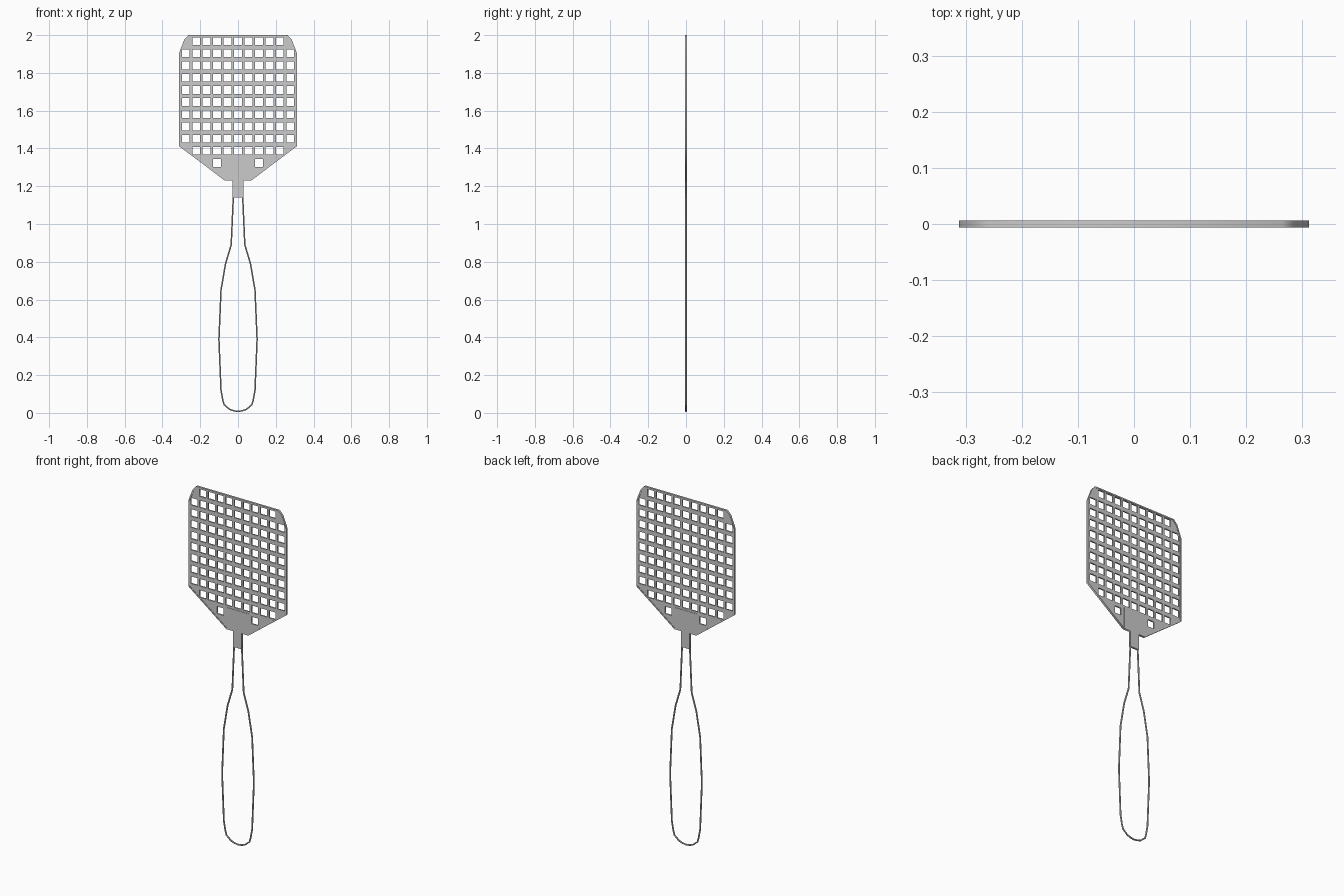
import bpy
import math

if "Cube" in bpy.data.objects:
    bpy.data.objects.remove(bpy.data.objects["Cube"])

def mirrored(half):
    """Close a right-hand half outline (x, z) by mirroring it across x = 0."""
    return half + [(-x, z) for x, z in reversed(half) if x > 0]

def flat_part(name, loops, half_thickness):
    """Extrude a filled outline (further loops become holes), standing in the XZ plane."""
    curve = bpy.data.curves.new(name, 'CURVE')
    curve.dimensions = '2D'
    curve.fill_mode = 'BOTH'
    curve.extrude = half_thickness
    for loop in loops:
        add_loop(curve, [(x, z, 0) for x, z in loop])
    obj = finish(name, curve, math.pi / 2)
    return obj

def add_loop(curve, points, closed=True):
    spline = curve.splines.new('POLY')
    spline.points.add(len(points) - 1)
    for p, co in zip(spline.points, points):
        p.co = (*co, 1)
    spline.use_cyclic_u = closed

def finish(name, curve, tilt=0):
    obj = bpy.data.objects.new(name, curve)
    bpy.context.collection.objects.link(obj)
    obj.rotation_euler.x = tilt
    bpy.ops.object.select_all(action='DESELECT')
    obj.select_set(True)
    bpy.context.view_layer.objects.active = obj
    bpy.ops.object.convert(target='MESH')
    return bpy.context.object

def rect(cx, cz, w, h):
    return [(cx + sx * w / 2, cz + sz * h / 2)
            for sx, sz in ((-1, -1), (1, -1), (1, 1), (-1, 1))]

# Perforated swatting panel
outline = mirrored([(0.07, 1.23), (0.312, 1.412), (0.312, 1.905),
                    (0.285, 1.975), (0.263, 2.0)])
holes = []
for row in range(11):
    z = 1.968 - row * 0.0645
    for col in range(-5, 6):
        if row in (0, 9) and abs(col) == 5:
            continue
        if row == 10 and abs(col) != 2:
            continue
        holes.append(rect(col * 0.0553, z, 0.042, 0.041))
flat_part("perforated_panel", [outline] + holes, 0.004)

# Raised rim around the panel
inner = [(x * 0.98, 1.62 + (z - 1.62) * 0.98) for x, z in outline]
flat_part("panel_rim", [outline, inner], 0.006)

# Clamp plate with the neck sleeve that grips the wire
clamp = mirrored([(0.028, 1.14), (0.028, 1.23), (0.07, 1.23), (0.07, 1.355)])
flat_part("clamp_plate", [clamp], 0.006)

# Bent wire handle
half = [(0, 0.008), (0.022, 0.011), (0.045, 0.019), (0.073, 0.043), (0.08, 0.065),
        (0.09, 0.12), (0.101, 0.39), (0.09, 0.65), (0.066, 0.79),
        (0.036, 0.89), (0.025, 1.14), (0.0235, 1.18)]
path = [(-x, z) for x, z in reversed(half) if x > 0] + half
wire = bpy.data.curves.new("wire_handle", 'CURVE')
wire.dimensions = '3D'
wire.bevel_depth = 0.0045
wire.bevel_resolution = 1
wire.use_fill_caps = True
add_loop(wire, [(x, 0, z) for x, z in path], closed=False)
finish("wire_handle", wire)
bpy.ops.object.shade_smooth_by_angle()
